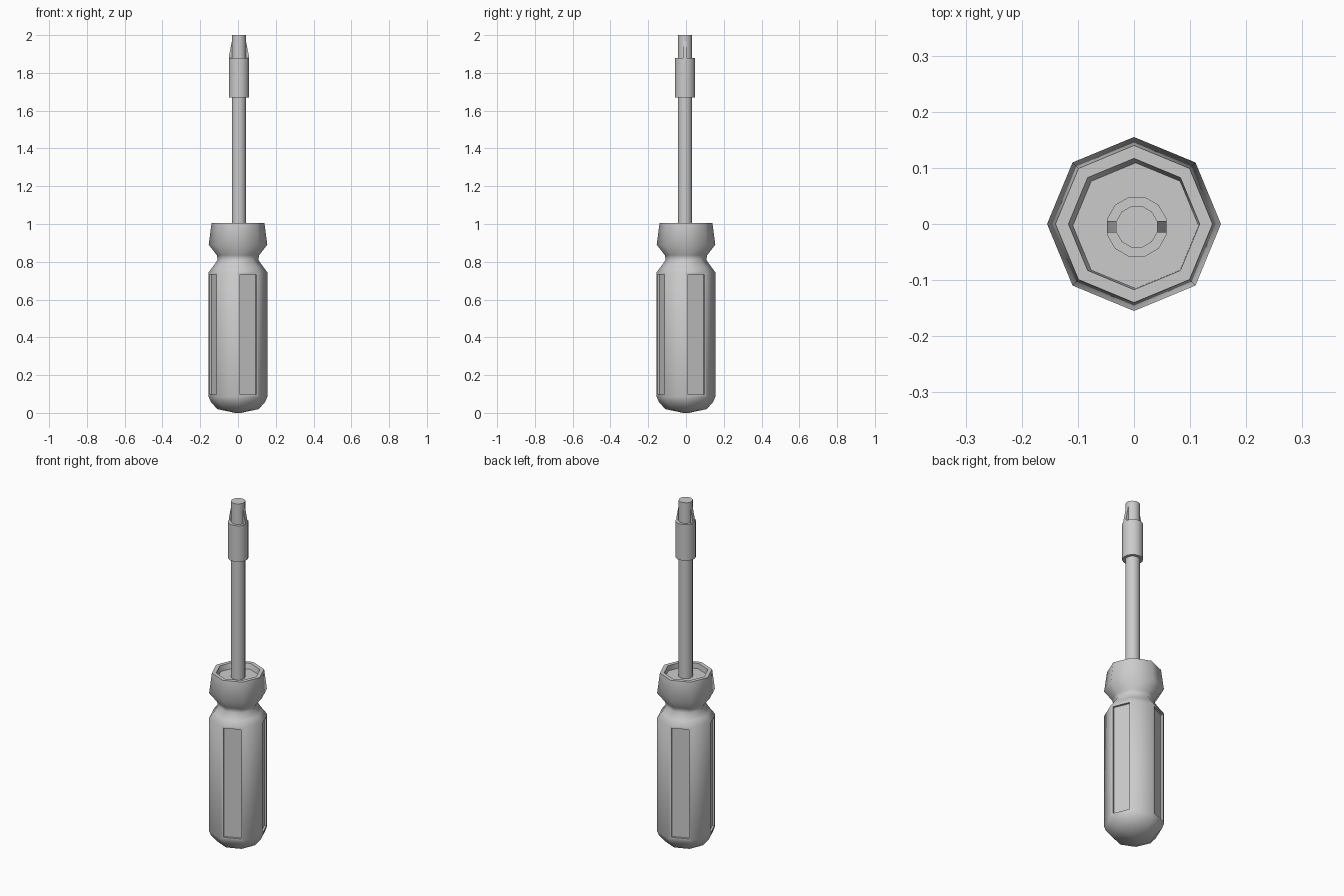
import bpy
import bmesh
import math
from mathutils import Vector

cube = bpy.data.objects.get("Cube")
if cube:
    bpy.data.objects.remove(cube, do_unlink=True)

grey = bpy.data.materials.new("plain_grey")
grey.use_nodes = True
grey.diffuse_color = (0.6, 0.6, 0.6, 1)
grey.node_tree.nodes["Principled BSDF"].inputs["Base Color"].default_value = (0.6, 0.6, 0.6, 1)

# The blade axis sits slightly off the handle axis
AXIS = Vector((0.005, -0.005, 0))


def finish(name, bm, angle):
    bmesh.ops.recalc_face_normals(bm, faces=bm.faces[:])
    mesh = bpy.data.meshes.new(name)
    bm.to_mesh(mesh)
    bm.free()
    mesh.materials.append(grey)
    obj = bpy.data.objects.new(name, mesh)
    bpy.context.collection.objects.link(obj)
    bpy.ops.object.select_all(action="DESELECT")
    obj.select_set(True)
    bpy.context.view_layer.objects.active = obj
    bpy.ops.object.shade_smooth_by_angle(angle=math.radians(angle))
    return obj


def lathe(profile, sides, turn=0.0, center=Vector()):
    """Loft polygon rings through (radius, height) points and cap both ends."""
    bm = bmesh.new()
    rings = []
    for r, z in profile:
        angles = [turn + math.tau * i / sides for i in range(sides)]
        rings.append([bm.verts.new(center + Vector((r * math.cos(a), r * math.sin(a), z)))
                      for a in angles])
    bands = []
    for low, high in zip(rings, rings[1:]):
        bands.append([bm.faces.new((low[i], low[(i + 1) % sides],
                                    high[(i + 1) % sides], high[i])) for i in range(sides)])
    bm.faces.new(rings[0][::-1])
    bm.faces.new(rings[-1])
    return bm, rings, bands


# Handle: octagonal grip, neck, flared collar and a shallow cup on top
profile = [(0.015, 0.0), (0.11, 0.02), (0.145, 0.06), (0.155, 0.085),
           (0.155, 0.745), (0.132, 0.775), (0.108, 0.81), (0.112, 0.835),
           (0.155, 0.89), (0.14, 1.005), (0.117, 1.005), (0.112, 0.975)]
bm, rings, bands = lathe(profile, 8)
for v in rings[-1]:
    v.co += AXIS * 0.6
bm.normal_update()

# Sunken grip panels on every second side
panels = bands[3][::2]
bmesh.ops.inset_individual(bm, faces=panels, thickness=0.017, depth=0)
bmesh.ops.inset_individual(bm, faces=panels, thickness=0.001, depth=-0.011)
finish("handle", bm, 50)

# Shaft, running from the cup floor to the tip
bm, _, _ = lathe([(0.038, 0.97), (0.038, 2.0)], 12, math.pi / 12, AXIS)
finish("shaft", bm, 35)

# Ferrule sleeve near the tip
bm, _, _ = lathe([(0.055, 1.67), (0.055, 1.88)], 12, math.pi / 12, AXIS)
finish("ferrule", bm, 35)

# Two tapered fins standing on the ferrule
for name, side in (("left_fin", 1), ("right_fin", -1)):
    bm = bmesh.new()
    outline = [(0.03, 1.875), (0.053, 1.875), (0.053, 1.89), (0.037, 1.97), (0.03, 1.97)]
    front = [bm.verts.new(AXIS + Vector((side * x, -0.01, z))) for x, z in outline]
    face = bm.faces.new(front)
    made = bmesh.ops.extrude_face_region(bm, geom=[face])["geom"]
    back = [g for g in made if isinstance(g, bmesh.types.BMVert)]
    bmesh.ops.translate(bm, verts=back, vec=(0, 0.02, 0))
    finish(name, bm, 20)
